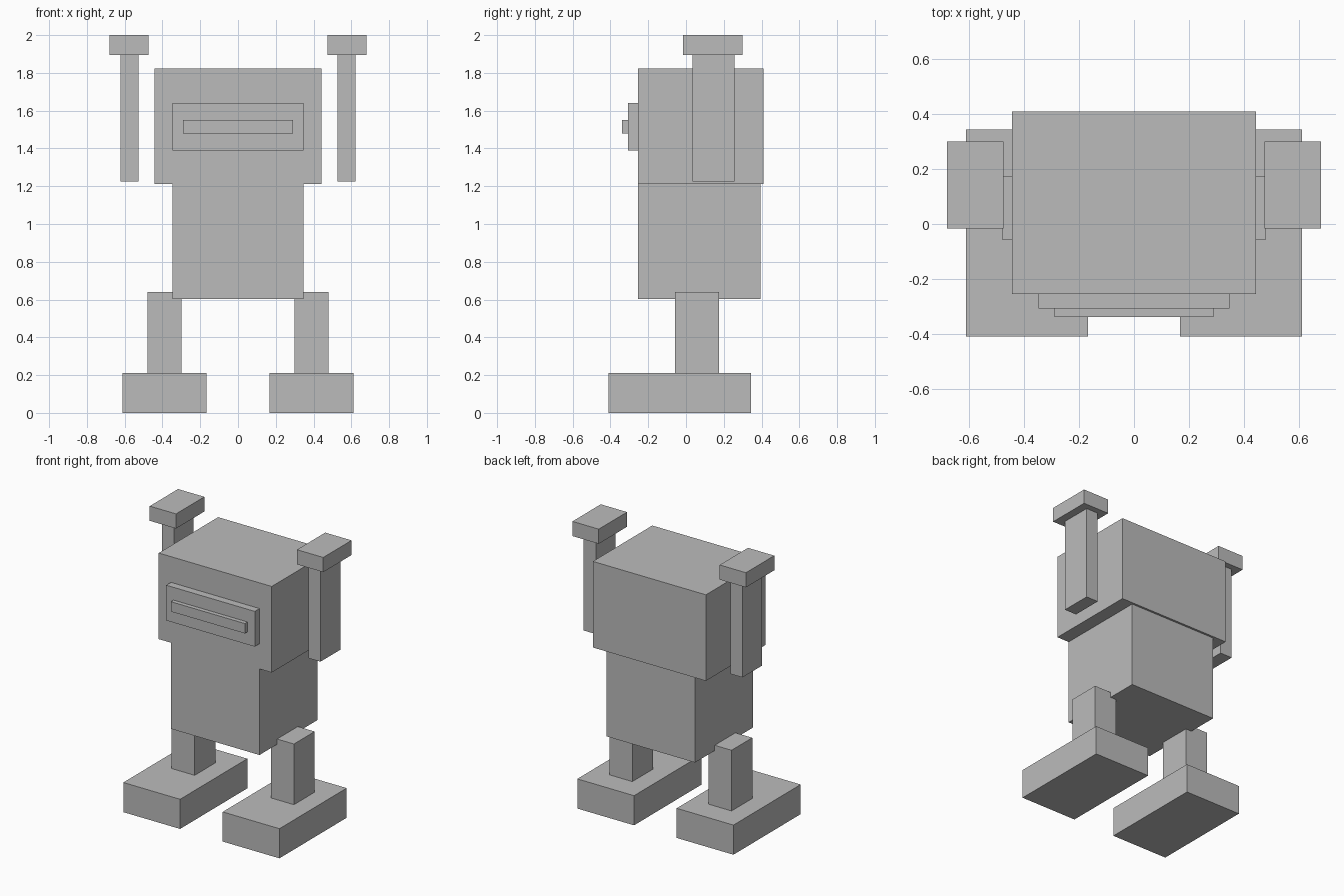
import bpy
from mathutils import Vector

cube = bpy.data.objects.get("Cube")
if cube:
    bpy.data.objects.remove(cube, do_unlink=True)

# Single grey material
grey = bpy.data.materials.new("plain_grey")
grey.use_nodes = True
grey.diffuse_color = (0.5, 0.5, 0.5, 1)
grey.node_tree.nodes["Principled BSDF"].inputs["Base Color"].default_value = (0.5, 0.5, 0.5, 1)


def box(name, low, high):
    """Axis-aligned box between two opposite corners."""
    low, high = Vector(low), Vector(high)
    bpy.ops.mesh.primitive_cube_add(size=1, location=(low + high) / 2)
    obj = bpy.context.object
    obj.name = obj.data.name = name
    for v in obj.data.vertices:
        v.co *= high - low
    obj.data.materials.append(grey)
    return obj


def centred(name, half_width, y, z):
    """Box symmetric about the middle of the body."""
    box(name, (-half_width, y[0], z[0]), (half_width, y[1], z[1]))


def paired(name, x, y, z):
    """Matching left (+x) and right (-x) boxes."""
    box("left_" + name, (x[0], y[0], z[0]), (x[1], y[1], z[1]))
    box("right_" + name, (-x[1], y[0], z[0]), (-x[0], y[1], z[1]))


# Body, head and face
FRONT = -0.255
centred("torso", 0.347, (FRONT, 0.395), (0.602, 1.212))
centred("head", 0.443, (FRONT, 0.41), (1.212, 1.822))
centred("face_plate", 0.347, (-0.308, FRONT), (1.39, 1.64))
centred("visor_bar", 0.29, (-0.338, -0.308), (1.48, 1.55))

# Raised arms with flat hands
paired("arm", (0.527, 0.622), (0.035, 0.257), (1.226, 1.896))
paired("hand", (0.474, 0.68), (-0.017, 0.3), (1.896, 2.0))

# Legs and big feet
paired("leg", (0.299, 0.479), (-0.058, 0.174), (0.21, 0.64))
paired("foot", (0.167, 0.612), (-0.41, 0.343), (0.0, 0.21))
